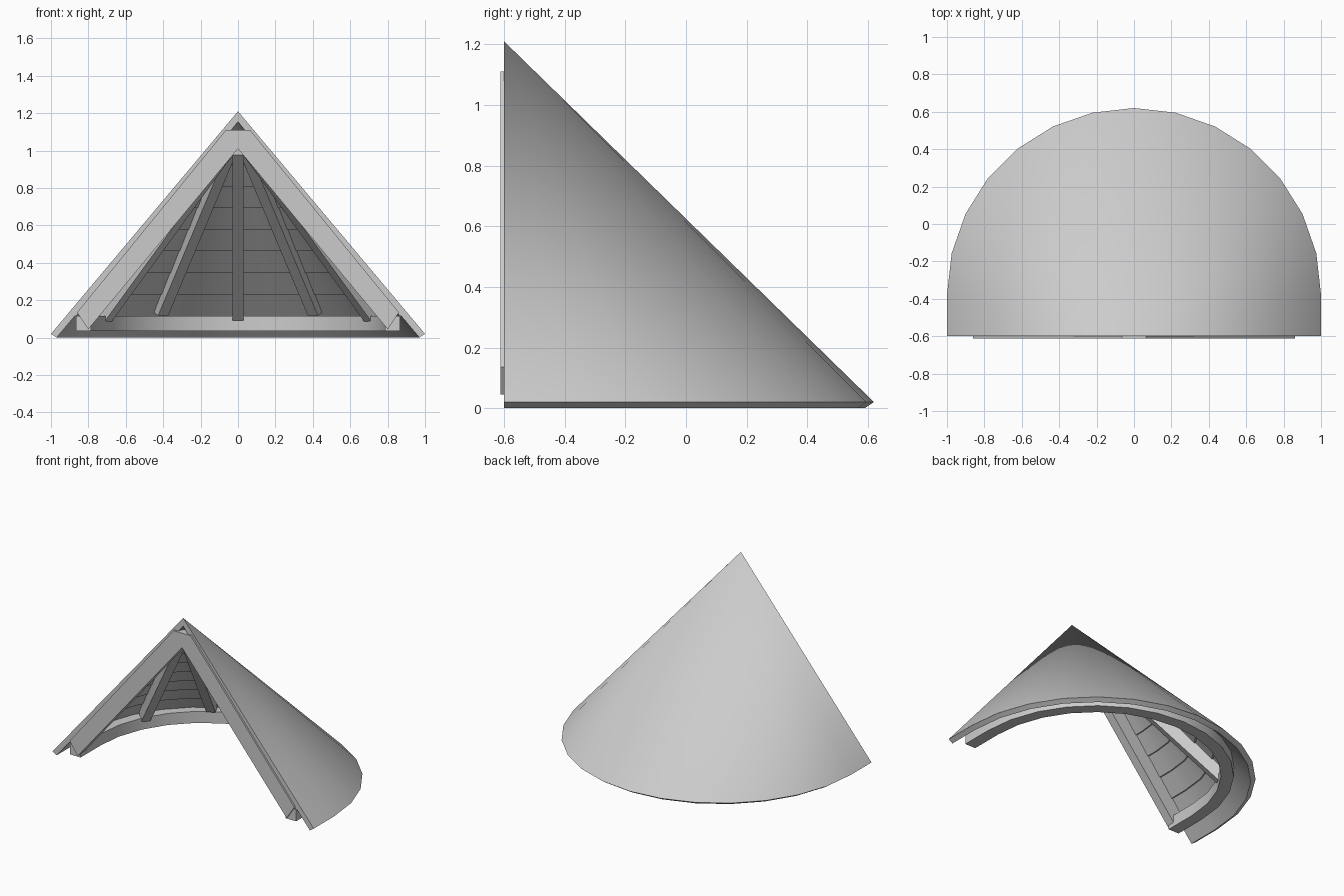
import bpy, bmesh, math
from mathutils import Vector

cube = bpy.data.objects.get("Cube")
if cube:
    bpy.data.objects.remove(cube, do_unlink=True)

FRONT = -0.6       # plane of the open front
CENTRE = -0.38     # centre of the rounded back
INNER = 0.97       # inside radius of the shell at the eaves
INNER_TOP = 1.155  # inside apex height

grey = bpy.data.materials.new("plain grey")
grey.use_nodes = True
grey.diffuse_color = (0.6, 0.6, 0.6, 1)
grey.node_tree.nodes["Principled BSDF"].inputs["Base Color"].default_value = (0.6, 0.6, 0.6, 1)


def finish(name, bm, smooth=False):
    bmesh.ops.remove_doubles(bm, verts=bm.verts, dist=1e-5)
    bmesh.ops.recalc_face_normals(bm, faces=bm.faces)
    mesh = bpy.data.meshes.new(name)
    bm.to_mesh(mesh)
    bm.free()
    mesh.materials.append(grey)
    obj = bpy.data.objects.new(name, mesh)
    bpy.context.collection.objects.link(obj)
    if smooth:
        bpy.ops.object.select_all(action="DESELECT")
        obj.select_set(True)
        bpy.context.view_layer.objects.active = obj
        bpy.ops.object.shade_smooth_by_angle(angle=math.radians(25))
    return obj


def plan(radius, z, scale=1.0):
    """Horseshoe outline, shrunk towards the front centre by scale."""
    pts = [(-radius, FRONT)]
    for i in range(15):
        a = math.pi * (i / 14 - 0.5)
        pts.append((radius * math.sin(a), CENTRE + radius * math.cos(a)))
    pts.append((radius, FRONT))
    return [(x * scale, FRONT + (y - FRONT) * scale, z) for x, y in pts]


def loft(name, rows, closed):
    bm = bmesh.new()
    grid = [[bm.verts.new(p) for p in row] for row in rows]
    pairs = list(zip(grid, grid[1:]))
    if closed:
        pairs.append((grid[-1], grid[0]))
    for a, b in pairs:
        for i in range(len(a) - 1):
            bm.faces.new((a[i], a[i + 1], b[i + 1], b[i]))
    for end in (0, -1):
        bm.faces.new([row[end] for row in grid])
    return finish(name, bm, smooth=True)


def extrude_profile(name, profile, origin, along, width):
    """Profile of (run, height) pairs, extruded sideways about its middle."""
    along = Vector(along).normalized()
    side = Vector((-along.y, along.x, 0)) * width / 2
    bm = bmesh.new()
    sides = [[bm.verts.new(Vector(origin) + along * r + Vector((0, 0, z)) + side * s)
              for r, z in profile] for s in (-1, 1)]
    bm.faces.new(sides[0])
    bm.faces.new(sides[1])
    n = len(profile)
    for i in range(n):
        j = (i + 1) % n
        bm.faces.new((sides[0][i], sides[0][j], sides[1][j], sides[1][i]))
    return finish(name, bm)


# Roof shell: smooth outside, lapped boards inside
rows = [plan(1, 1.21, 0), plan(1, 0.02), plan(INNER, 0)]
BOARDS = 10
for k in range(1, BOARDS):
    t = k / BOARDS
    rows.append(plan(INNER, INNER_TOP * t, 1 - t))
    rows.append(plan(INNER, INNER_TOP * t, 1 - t - 0.008))
rows.append(plan(INNER, INNER_TOP, 0))
loft("roof_shell", rows, False)

# Wall plate under the rafters
loft("wall_plate", [plan(0.865, 0.035), plan(0.865, 0.115),
                    plan(0.785, 0.115), plan(0.785, 0.035)], True)

# Inner rafters fanning out from the apex
for label, degrees, drop in (("back", 0, 0.11), ("back_side", 30, 0.085), ("side", 60, 0.115)):
    for hand, sign in (("left", 1), ("right", -1)):
        if degrees == 0 and sign < 0:
            continue
        a = math.radians(degrees) * sign
        reach = Vector((INNER * math.sin(a), CENTRE - FRONT + INNER * math.cos(a), 0))
        length = reach.length

        def under(f, d):
            return (f * length, INNER_TOP * (1 - f) - d)

        profile = [under(0.06, 0), under(0.88, 0), under(0.825, drop), under(0.06, drop)]
        name = "back_rafter" if degrees == 0 else f"{hand}_{label}_rafter"
        extrude_profile(name, profile, (0, FRONT, 0), reach, 0.06)

# Front rafters framing the opening
for hand, sign in (("left", 1), ("right", -1)):
    profile = [(0, 1.11), (0.065, 1.11), (0.86, 0.135), (0.8, 0.045), (0, 1.01)]
    extrude_profile(f"{hand}_front_rafter", profile, (0, FRONT + 0.018, 0), (sign, 0, 0), 0.06)
